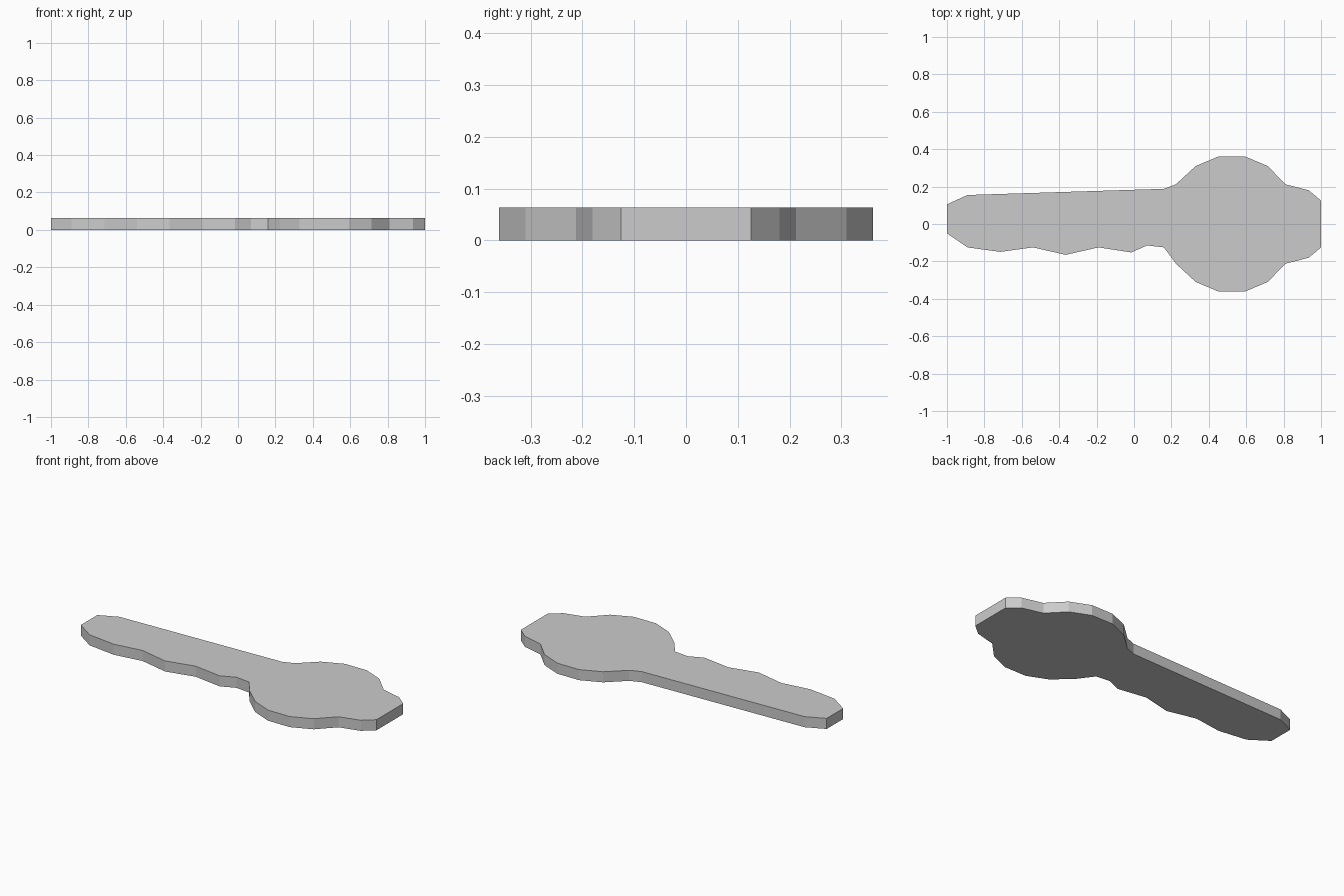
import bpy, bmesh

if "Cube" in bpy.data.objects:
    bpy.data.objects.remove(bpy.data.objects["Cube"])

THICKNESS = 0.063

# Rounded head and tip: upper half, mirrored for the lower half
head = [(0.225, 0.213), (0.33, 0.31), (0.452, 0.361), (0.594, 0.361),
        (0.715, 0.31), (0.81, 0.212), (0.935, 0.18), (1.0, 0.125)]
head_lower = [(x, -y) for x, y in reversed(head)]

# Straight back of the shaft, and its toothed front edge
shaft_back = [(-1.0, 0.105), (-0.89, 0.155), (0.16, 0.188)]
shaft_teeth = [(0.16, -0.125), (0.07, -0.115), (-0.015, -0.152),
               (-0.19, -0.125), (-0.365, -0.165), (-0.54, -0.125),
               (-0.715, -0.149), (-0.89, -0.125), (-1.0, -0.05)]

outline = shaft_back + head + head_lower + shaft_teeth

# Extrude the outline into a flat plate
bm = bmesh.new()
face = bm.faces.new([bm.verts.new((x, y, 0)) for x, y in outline])
ext = bmesh.ops.extrude_face_region(bm, geom=[face], use_keep_orig=True)
top = [v for v in ext["geom"] if isinstance(v, bmesh.types.BMVert)]
bmesh.ops.translate(bm, verts=top, vec=(0, 0, THICKNESS))
bmesh.ops.recalc_face_normals(bm, faces=bm.faces[:])

mesh = bpy.data.meshes.new("key_blade")
bm.to_mesh(mesh)
bm.free()
bpy.context.collection.objects.link(bpy.data.objects.new("key_blade", mesh))
